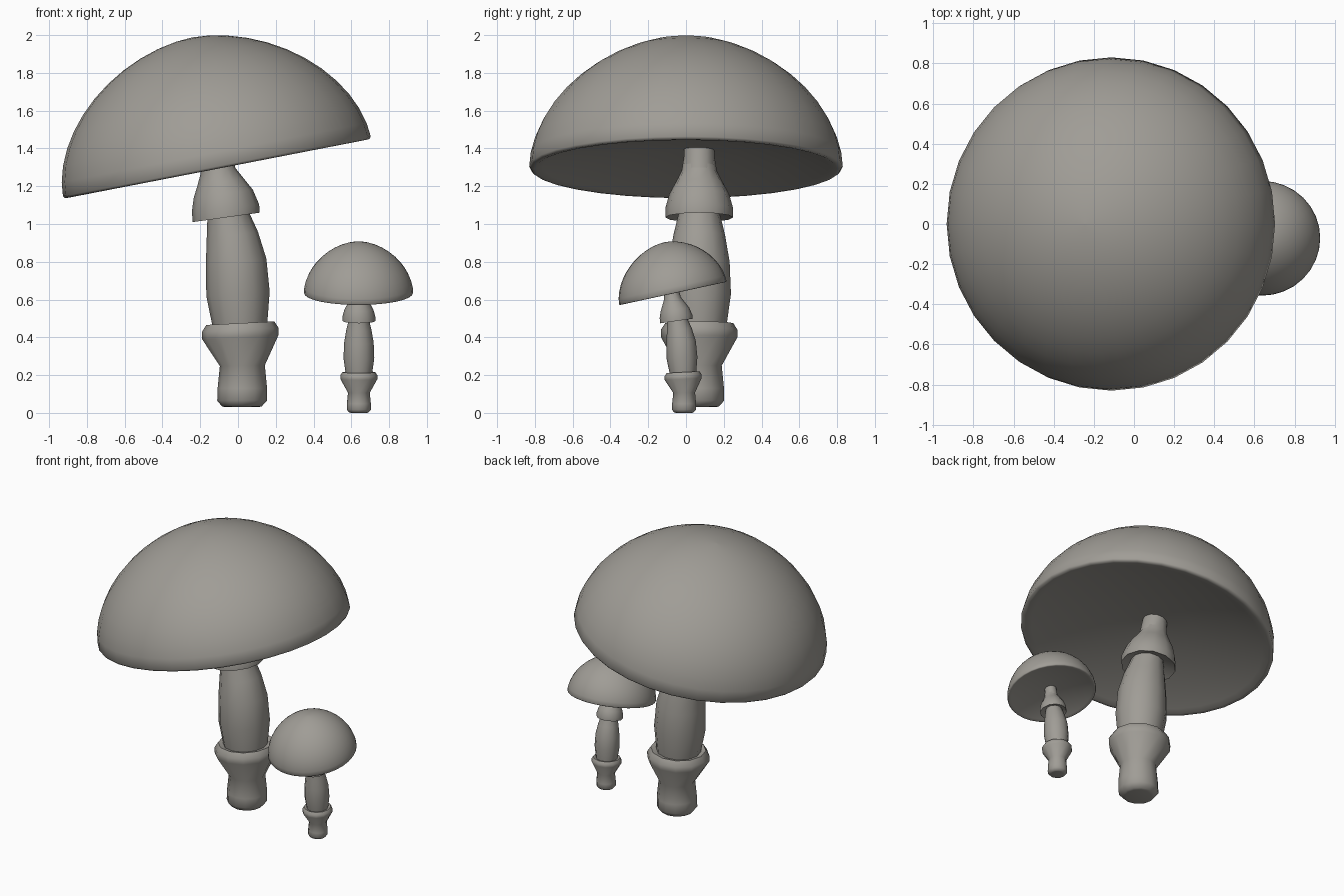
import bpy, bmesh
from math import sin, cos, pi, radians

if "Cube" in bpy.data.objects:
    bpy.data.objects.remove(bpy.data.objects["Cube"])

TILT = 11.0
MAT = bpy.data.materials.new("dull_grey")
MAT.diffuse_color = (.35, .335, .305, 1)
MAT.use_nodes = True
MAT.node_tree.nodes["Principled BSDF"].inputs["Base Color"].default_value = MAT.diffuse_color


def skin(name, rings, sides, loc, scale, heading, smooth):
    """Bridge tilted circular rings (centre x, z, radius, tilt) into a closed body."""
    bm = bmesh.new()
    loops = []
    for cx, z, r, tilt in rings:
        t = radians(tilt)
        loops.append([bm.verts.new((cx + r * cos(a) * cos(t), r * sin(a), z + r * cos(a) * sin(t)))
                      for a in (2 * pi * i / sides for i in range(sides))])
    for lo, hi in zip(loops, loops[1:]):
        for i in range(sides):
            j = (i + 1) % sides
            bm.faces.new((lo[i], lo[j], hi[j], hi[i]))
    bm.faces.new(loops[0][::-1])
    bm.faces.new(loops[-1])
    bmesh.ops.recalc_face_normals(bm, faces=bm.faces)
    me = bpy.data.meshes.new(name)
    bm.to_mesh(me)
    bm.free()
    me.materials.append(MAT)
    ob = bpy.data.objects.new(name, me)
    bpy.context.collection.objects.link(ob)
    ob.location, ob.scale = loc, scale
    ob.rotation_euler.z = radians(heading)
    bpy.ops.object.select_all(action='DESELECT')
    ob.select_set(True)
    bpy.context.view_layer.objects.active = ob
    bpy.ops.object.shade_smooth_by_angle(angle=radians(smooth))
    return ob


# Foot, collar and leaning stem
STEM = [(.02, .03, .085, 0), (.02, .034, .105, 0), (.022, .065, .132, 0), (.023, .13, .131, 0),
        (.023, .25, .119, 1), (.012, .40, .202, 3), (.012, .44, .203, 3), (.012, .475, .18, 3),
        (.01, .465, .145, 3), (.0, .63, .168, 4), (-.01, .80, .161, 6), (-.03, .94, .137, 8),
        (-.055, 1.06, .108, 9), (-.09, 1.25, .085, 10), (-.125, 1.42, .08, 11)]

# Flared skirt around the upper stem, hollow underneath
SKIRT = [(-.058, 1.065, .10, 8), (-.0625, 1.035, .179, 8), (-.066, 1.085, .179, 6),
         (-.078, 1.16, .158, 8), (-.092, 1.22, .125, 9), (-.106, 1.28, .094, 10),
         (-.118, 1.36, .08, 11)]


# Dome cap profile (radius, height): shallow hollow underside, rounded rim, slightly peaked dome
R, H, P = .83, .695, 2 / 1.82
PROFILE = [(.01, .09), (.3, .078), (.6, .035), (.76, -.002), (.80, -.013), (.82, -.012)]
PROFILE += [(R * cos(a) ** P, H * sin(a) ** P) for a in (pi / 2 * i / 12 for i in range(12))]
PROFILE += [(.004, H)]
T = radians(TILT)
CAP = [(-h * sin(T), h * cos(T), r, TILT) for r, h in PROFILE]


def mushroom(prefix, heading, stem_loc, stem_scale, cap_loc, cap_scale):
    skin(prefix + "_stem", STEM, 12, stem_loc, stem_scale, heading, 50)
    skin(prefix + "_skirt", SKIRT, 12, stem_loc, stem_scale, heading, 40)
    skin(prefix + "_cap", CAP, 32, cap_loc, cap_scale, heading, 80)


mushroom("large", 0, (0, .07, 0), (1, 1, 1), (-.112, 0, 1.305), (1, 1, 1))
mushroom("small", 90, (.64, -.021, -.0145), (.485, .485, .484), (.638, -.07, .637), (.349, .349, .39))
